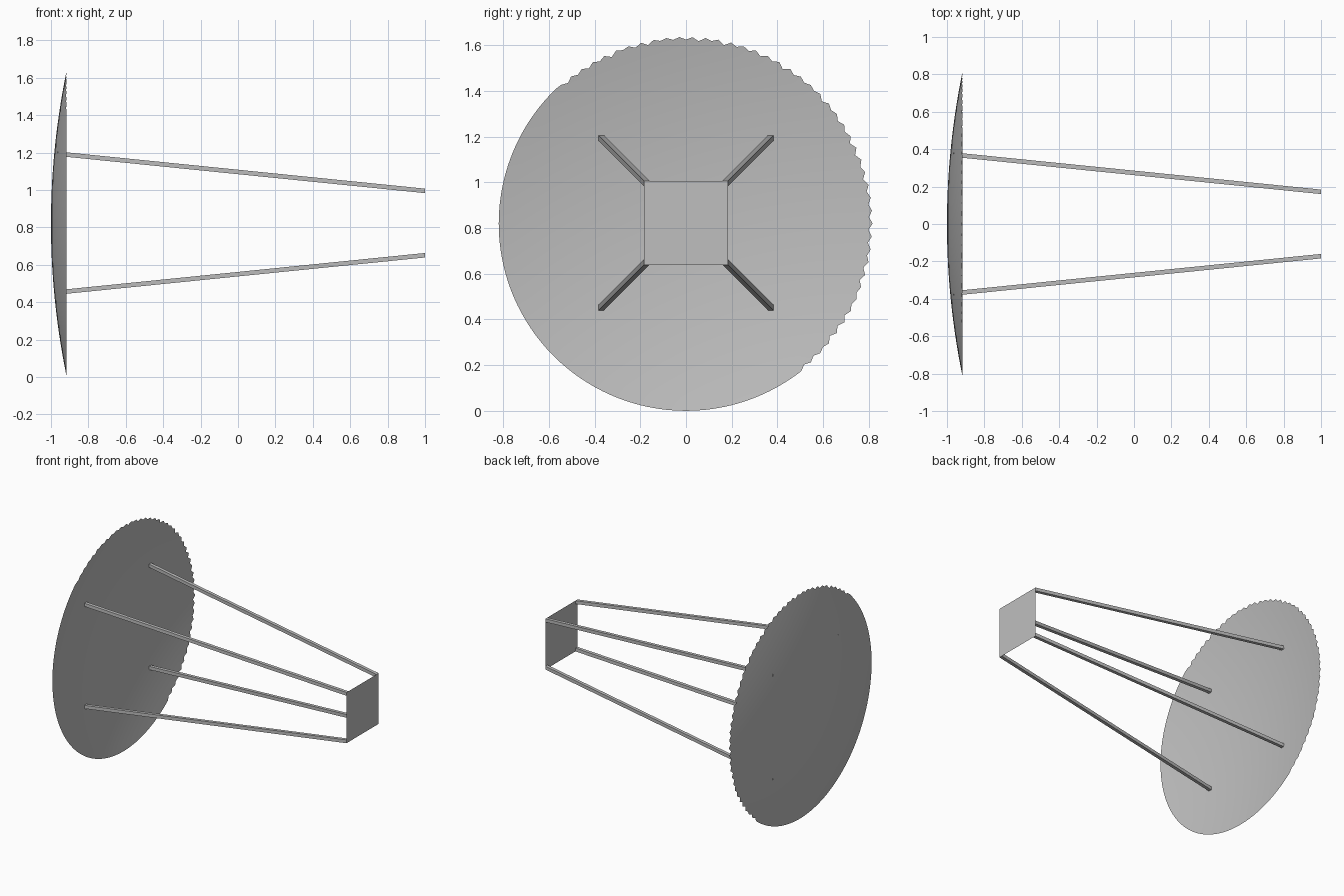
import bpy, bmesh, math, random

if "Cube" in bpy.data.objects:
    bpy.data.objects.remove(bpy.data.objects["Cube"])

random.seed(4)
CZ = 0.82          # height of the dish axis
R = 0.82           # dish radius
FOCAL = 2.0        # the receiver sits at the focus

grey = bpy.data.materials.new("plain grey")
grey.diffuse_color = (0.52, 0.52, 0.52, 1)
grey.use_nodes = True
grey.node_tree.nodes["Principled BSDF"].inputs["Base Color"].default_value = grey.diffuse_color


def finish(bm, name, smooth=False):
    mesh = bpy.data.meshes.new(name)
    bm.to_mesh(mesh)
    bm.free()
    mesh.materials.append(grey)
    for p in mesh.polygons:
        p.use_smooth = smooth
    ob = bpy.data.objects.new(name, mesh)
    bpy.context.collection.objects.link(ob)
    return ob


def depth(r):
    return -1 + r * r / (4 * FOCAL)


# Parabolic dish: thin curved sheet, its rim ragged over the top and +y side
SEG, RINGS = 180, 14
bm = bmesh.new()
centre = bm.verts.new((-1, 0, CZ))
rings = []
for i in range(1, RINGS + 1):
    ring = []
    for j in range(SEG):
        a = 2 * math.pi * j / SEG - math.pi
        r = R * i / RINGS
        if i == RINGS and -50 < math.degrees(a) < 132:
            r -= (0.004, 0.020)[j % 2] * random.uniform(0.6, 1.1)
        ring.append(bm.verts.new((depth(r), r * math.cos(a), CZ + r * math.sin(a))))
    rings.append(ring)
for j in range(SEG):
    k = (j + 1) % SEG
    bm.faces.new((centre, rings[0][j], rings[0][k]))
    for a, b in zip(rings, rings[1:]):
        bm.faces.new((a[j], b[j], b[k], a[k]))
finish(bm, "dish", smooth=True)

# Receiver plate at the focus
P, SZ = 0.184, 0.823
bm = bmesh.new()
bm.faces.new([bm.verts.new((1, y * P, SZ + z * P))
              for y, z in ((-1, -1), (1, -1), (1, 1), (-1, 1))])
finish(bm, "receiver_plate")

# Four square struts spreading from the plate corners to the dish
W = 0.024
for sy, side in ((-1, "front"), (1, "back")):
    for sz, level in ((-1, "lower"), (1, "upper")):
        bm = bmesh.new()
        ends = []
        for x, outer in ((-0.9655, 0.383), (1, P)):
            ends.append([bm.verts.new((x, sy * (outer - u * W), SZ + sz * (outer - v * W)))
                         for u, v in ((0, 0), (1, 0), (1, 1), (0, 1))])
        a, b = ends
        bm.faces.new(a)
        bm.faces.new(b)
        for i in range(4):
            k = (i + 1) % 4
            bm.faces.new((a[i], a[k], b[k], b[i]))
        bmesh.ops.recalc_face_normals(bm, faces=bm.faces)
        finish(bm, f"{side}_{level}_strut")
